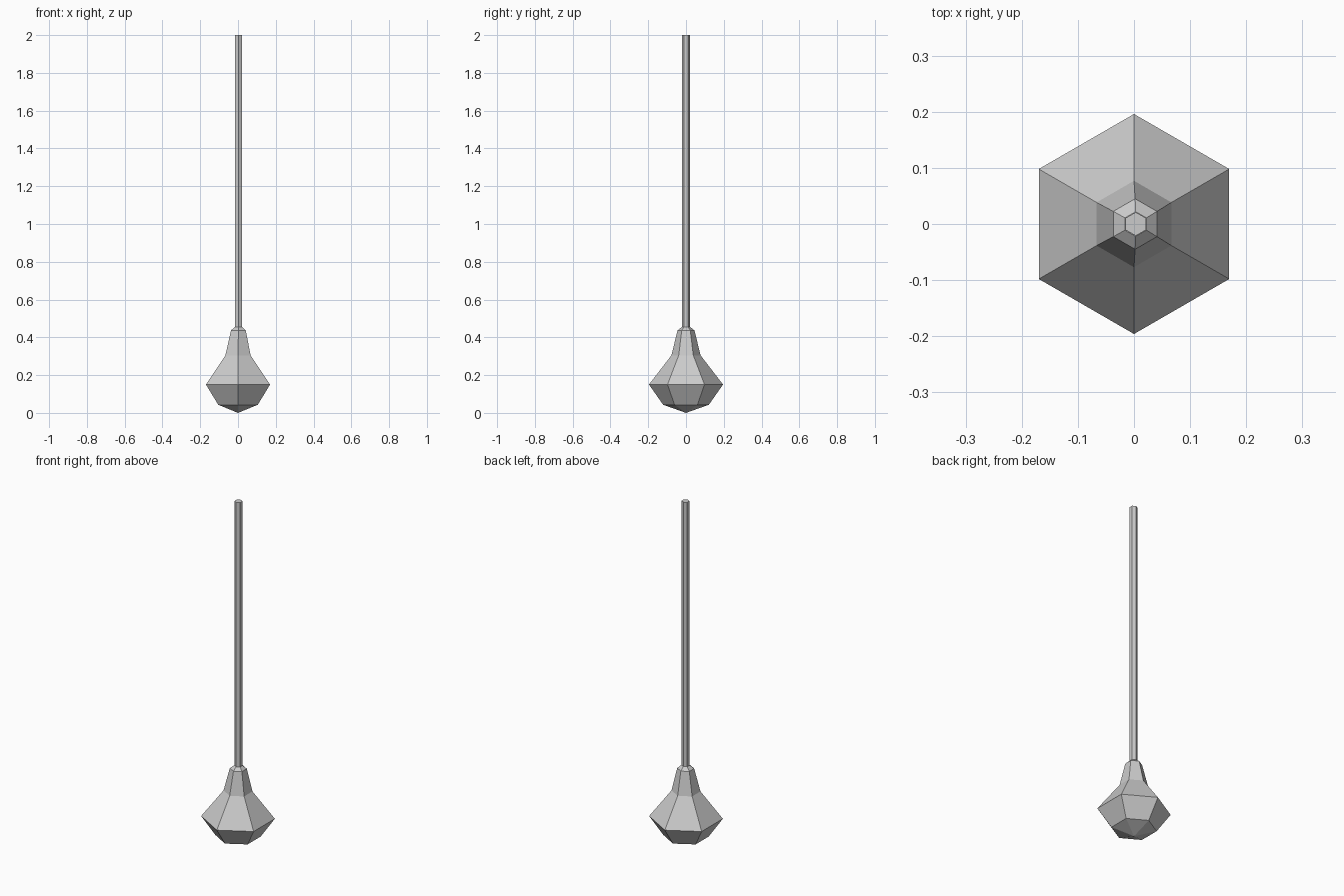
import bpy, math

if "Cube" in bpy.data.objects:
    bpy.data.objects.remove(bpy.data.objects["Cube"])

SIDES = 6


def lathe(name, rings, bottom_tip=None):
    """Six-sided turned solid; rings are (x offset, radius, z), corners on +/-y."""
    verts, faces = [], []
    for cx, r, z in rings:
        for i in range(SIDES):
            a = math.pi / 2 + i * math.tau / SIDES
            verts.append((cx + r * math.cos(a), r * math.sin(a), z))
    for k in range(len(rings) - 1):
        for i in range(SIDES):
            j = (i + 1) % SIDES
            a, b = k * SIDES, (k + 1) * SIDES
            faces.append((a + i, a + j, b + j, b + i))
    last = (len(rings) - 1) * SIDES
    faces.append(tuple(range(last, last + SIDES)))
    if bottom_tip is None:
        faces.append(tuple(reversed(range(SIDES))))
    else:
        tip = len(verts)
        verts.append((0, 0, bottom_tip))
        faces += [((i + 1) % SIDES, i, tip) for i in range(SIDES)]
    mesh = bpy.data.meshes.new(name)
    mesh.from_pydata(verts, [], faces)
    mesh.update()
    obj = bpy.data.objects.new(name, mesh)
    bpy.context.collection.objects.link(obj)
    return obj


# Faceted bulb with pointed underside and tapered neck
lathe("hanging_bulb", [
    (0, 0.121, 0.043),
    (0, 0.196, 0.15),
    (0, 0.077, 0.305),
    (0.002, 0.045, 0.437),
    (0.003, 0.022, 0.455),
], bottom_tip=0.0)

# Long thin rod
lathe("rod", [(0.003, 0.021, 0.44), (0.003, 0.021, 2.0)])
